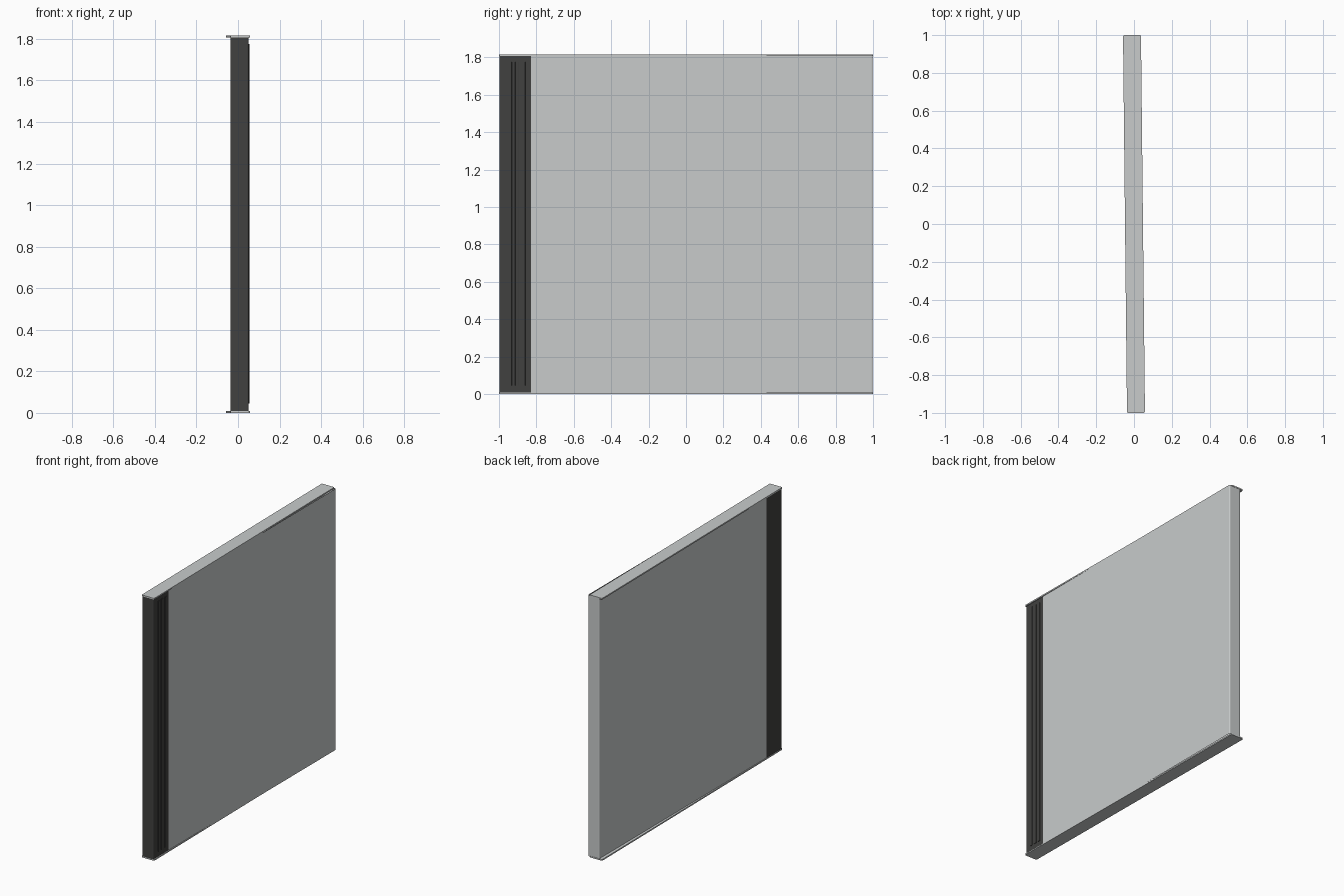
import bpy
import bmesh
from math import sin, cos, pi

cube = bpy.data.objects.get("Cube")
if cube:
    bpy.data.objects.remove(cube)

HEIGHT = 1.815
CAP = 0.009
SPINE_Y = -0.83


def make_material(name, rgb):
    mat = bpy.data.materials.new(name)
    mat.use_nodes = True
    color = (*rgb, 1.0)
    mat.diffuse_color = color
    mat.node_tree.nodes["Principled BSDF"].inputs["Base Color"].default_value = color
    return mat


grey = make_material("light grey", (0.58, 0.60, 0.60))
dark = make_material("charcoal", (0.052, 0.052, 0.050))


def rounded_outline(x0, x1, y0, y1, r, split=None, steps=3):
    """Counter-clockwise rounded rectangle, optionally split on its long sides."""
    corners = [(x1 - r, y1 - r), (x0 + r, y1 - r), (x0 + r, y0 + r), (x1 - r, y0 + r)]
    points = []
    for i, (cx, cy) in enumerate(corners):
        if split is not None and i == 2:
            points.append((x0, split))
        for s in range(steps + 1):
            a = (i + s / steps) * pi / 2
            points.append((cx + r * cos(a), cy + r * sin(a)))
    if split is not None:
        points.append((x1, split))
    return points


def extrude_outline(name, points, z0, z1, mats, capped=True):
    bm = bmesh.new()
    low = [bm.verts.new((x, y, z0)) for x, y in points]
    high = [bm.verts.new((x, y, z1)) for x, y in points]
    n = len(points)
    for i in range(n):
        j = (i + 1) % n
        bm.faces.new((low[i], low[j], high[j], high[i]))
    if capped:
        bm.faces.new(high)
        bm.faces.new(low[::-1])
    bm.normal_update()
    mesh = bpy.data.meshes.new(name)
    bm.to_mesh(mesh)
    bm.free()
    for mat in mats:
        mesh.materials.append(mat)
    obj = bpy.data.objects.new(name, mesh)
    bpy.context.collection.objects.link(obj)
    return obj


# Thin case wall, dark around the spine end
outline = rounded_outline(-0.036, 0.051, -0.998, 0.998, 0.007, split=SPINE_Y)
wall = extrude_outline("case_wall", outline, CAP * 0.5, HEIGHT - CAP * 0.5,
                       [grey, dark], capped=False)
for face in wall.data.polygons:
    face.material_index = int(face.center.y < SPINE_Y)

# Slightly skewed top and bottom caps
for name, z in (("bottom_cap", 0), ("top_cap", HEIGHT - CAP)):
    cap_points = [(x - 0.0105 * y, y)
                  for x, y in rounded_outline(-0.0475, 0.0475, -1, 1, 0.007)]
    extrude_outline(name, cap_points, z, z + CAP, [grey])

# Raised grip ridges on the spine
for i in range(3):
    y = -0.94 + i * 0.036
    ridge = rounded_outline(0.048, 0.055, y - 0.009, y + 0.009, 0.002)
    extrude_outline(f"grip_ridge_{i + 1}", ridge, 0.045, 1.775, [dark])
